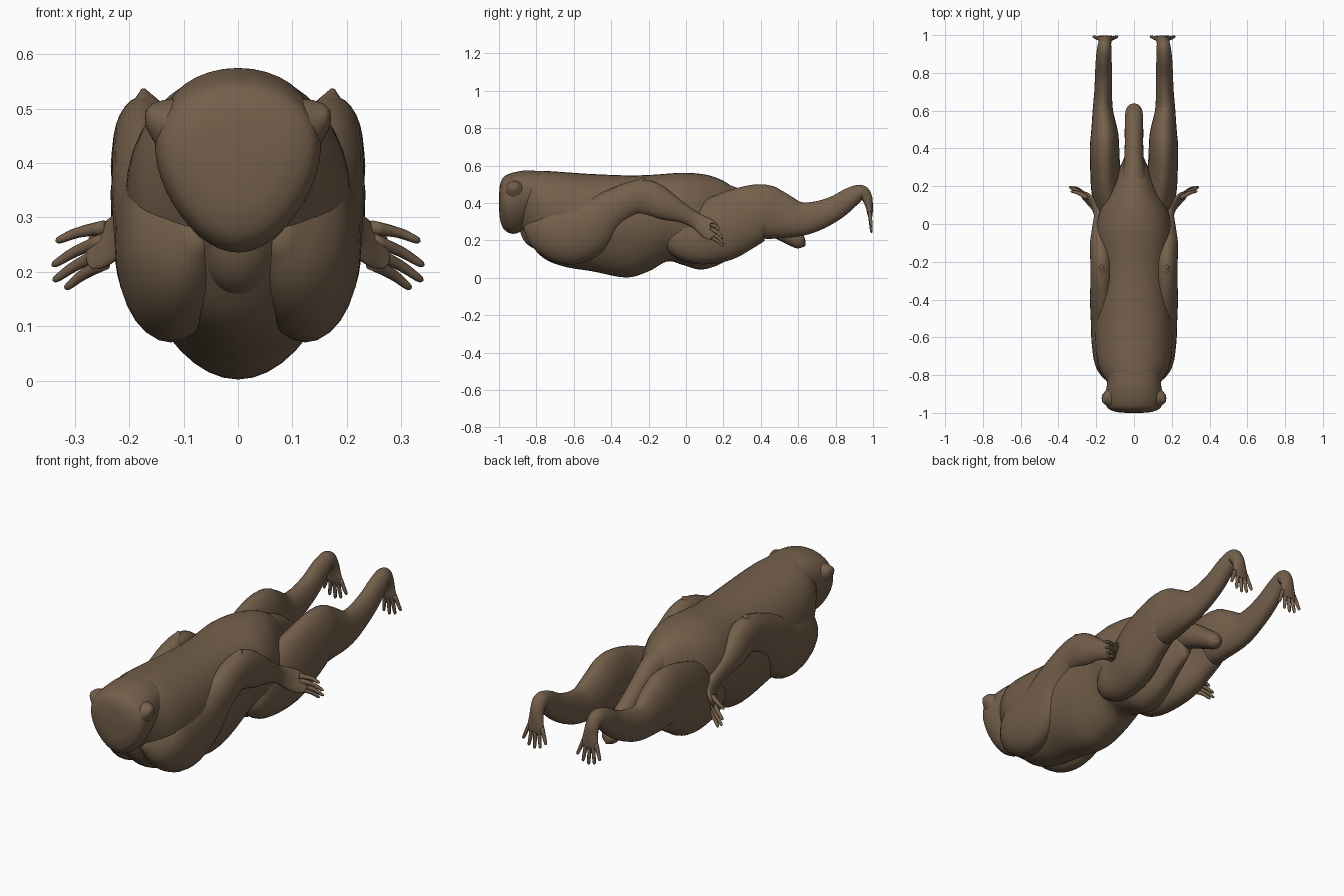
import bpy, bmesh
from math import sin, cos, pi
from mathutils import Vector

cube = bpy.data.objects.get("Cube")
if cube:
    bpy.data.objects.remove(cube)

fur = bpy.data.materials.new("brown fur")
fur.use_nodes = True
color = (0.175, 0.115, 0.07, 1)
fur.diffuse_color = color
bsdf = fur.node_tree.nodes["Principled BSDF"]
bsdf.inputs["Base Color"].default_value = color
bsdf.inputs["Roughness"].default_value = 0.8


def smooth_stations(stations, steps):
    """Catmull-Rom interpolation of whole station tuples."""
    pts = [Vector(s) for s in stations]
    pts = [2 * pts[0] - pts[1]] + pts + [2 * pts[-1] - pts[-2]]
    out = []
    for a, b, c, d in zip(pts, pts[1:], pts[2:], pts[3:]):
        for i in range(steps):
            t = i / steps
            out.append(0.5 * (2 * b + (c - a) * t + (2 * a - 5 * b + 4 * c - d) * t * t
                              + (3 * b - 3 * c + d - a) * t ** 3))
    out.append(pts[-2])
    return out


def loft(name, stations, egg=0.0, upright=False, mirror=False, steps=5, sides=28):
    """Skin rings (x, y, z, half width, half height) along a path."""
    st = smooth_stations(stations, steps)
    centres = [Vector(s[:3]) for s in st]
    bm = bmesh.new()
    rings = []
    for i, s in enumerate(st):
        side, up = Vector((1, 0, 0)), Vector((0, 0, 1))
        if not upright:
            tangent = (centres[min(i + 1, len(st) - 1)] - centres[max(i - 1, 0)]).normalized()
            side = (side - tangent * side.dot(tangent)).normalized()
            up = side.cross(tangent)
        ring = []
        for k in range(sides):
            a = 2 * pi * k / sides
            w = max(s[3], 0.002) * cos(a) * (1 + egg * sin(a))
            ring.append(bm.verts.new(centres[i] + side * w + up * max(s[4], 0.002) * sin(a)))
        rings.append(ring)
    for r, q in zip(rings, rings[1:]):
        for k in range(sides):
            n = (k + 1) % sides
            bm.faces.new((r[k], r[n], q[n], q[k]))
    bm.faces.new(rings[0])
    bm.faces.new(rings[-1])
    return finish(name, bm, mirror)


def ellipsoid(name, centre, radii):
    bm = bmesh.new()
    bmesh.ops.create_uvsphere(bm, u_segments=28, v_segments=18, radius=1)
    bmesh.ops.scale(bm, vec=radii, verts=bm.verts)
    bmesh.ops.translate(bm, vec=centre, verts=bm.verts)
    return finish(name, bm, False)


def finish(name, bm, mirror):
    bmesh.ops.recalc_face_normals(bm, faces=bm.faces)
    mesh = bpy.data.meshes.new(name)
    bm.to_mesh(mesh)
    bm.free()
    for p in mesh.polygons:
        p.use_smooth = True
    mesh.materials.append(fur)
    ob = bpy.data.objects.new(name, mesh)
    bpy.context.collection.objects.link(ob)
    if mirror:
        mod = ob.modifiers.new("Mirror", 'MIRROR')
        mod.use_mirror_merge = False
    return ob


def spans(rows):
    """Rows of (y, bottom, top, half width) to stations."""
    return [(0, y, (lo + hi) / 2, w, (hi - lo) / 2) for y, lo, hi, w in rows]


# Torso with keeled belly, narrowing to the rump
loft("torso", spans([
    (-.90, .28, .555, .10), (-.84, .19, .57, .14), (-.76, .105, .572, .185),
    (-.65, .06, .565, .203), (-.5, .035, .555, .205), (-.32, .002, .548, .2),
    (-.2, .035, .55, .195), (-.1, .088, .557, .195), (-.02, .07, .562, .198),
    (.07, .045, .557, .18), (.15, .06, .54, .14), (.23, .1, .5, .1),
    (.31, .15, .42, .07), (.4, .2, .34, .03)]),
    egg=0.13, upright=True, sides=40)

# Head, throat and ears
loft("head", spans([
    (-1.0, .37, .44, .04), (-.994, .31, .5, .095), (-.975, .262, .54, .135),
    (-.94, .238, .558, .148), (-.9, .24, .568, .148), (-.85, .27, .575, .14),
    (-.78, .32, .57, .13)]), egg=0.22, upright=True, sides=40)
ellipsoid("throat", (0, -.79, .28), (.085, .1, .125))
loft("ear", [(.06, -.91, .455, .08, .085), (.11, -.918, .468, .06, .064),
             (.145, -.925, .484, .036, .04), (.162, -.93, .493, .018, .022),
             (.169, -.931, .496, .004, .006)], mirror=True)

# Tail
loft("tail", [(0, .15, .42, .09, .1), (0, .27, .39, .062, .085), (0, .38, .33, .05, .07),
              (0, .5, .26, .049, .055), (0, .58, .21, .047, .045), (0, .615, .185, .036, .034),
              (0, .635, .17, .005, .005)])

# Arms: broad shoulders, folded back along the flanks
loft("arm", [
    (.065, -.84, .31, .03, .06), (.1, -.745, .265, .098, .14), (.124, -.63, .245, .1, .175),
    (.143, -.52, .275, .086, .155), (.163, -.4, .365, .07, .105), (.17, -.28, .425, .06, .092),
    (.172, -.2, .425, .059, .095), (.182, -.11, .385, .052, .078), (.185, -.02, .345, .037, .052),
    (.187, .05, .308, .026, .042), (.212, .1, .275, .018, .05), (.245, .135, .25, .013, .05),
    (.27, .153, .238, .007, .038), (.278, .158, .234, .003, .02)], mirror=True)
loft("elbow", [(.155, -.33, .44, .045, .05), (.165, -.265, .48, .038, .045),
               (.171, -.237, .512, .022, .026), (.174, -.226, .535, .005, .006)], mirror=True)

# Fingers fan outward
for i, tip in enumerate([(.335, .175, .257), (.342, .195, .212),
                         (.34, .2, .184), (.318, .198, .17)]):
    base = Vector((.245, .138, .282 - .022 * i))
    end = Vector(tip)
    mid = base.lerp(end, .55) + Vector((0, .006, .004))
    near = base.lerp(end, .92)
    loft("finger_%d" % (i + 1), [(*base, .013, .013), (*mid, .01, .01),
                                 (*near, .007, .007), (*end, .002, .002)],
         mirror=True, steps=3, sides=10)

# Hind legs stretched backward
loft("hind_leg", [
    (.1, -.09, .25, .03, .05), (.112, -.03, .225, .075, .12), (.118, .07, .225, .084, .155),
    (.136, .18, .26, .09, .175), (.152, .29, .312, .08, .168), (.156, .4, .352, .078, .15),
    (.156, .48, .338, .072, .133), (.165, .6, .315, .054, .095), (.163, .7, .332, .047, .078),
    (.161, .8, .375, .045, .065), (.16, .88, .43, .041, .054), (.157, .935, .458, .037, .04),
    (.154, .966, .43, .034, .03), (.152, .979, .385, .038, .02), (.151, .984, .34, .046, .014),
    (.151, .986, .32, .04, .008)], egg=-0.1, mirror=True)

# Toes hang down from the feet
for i in range(5):
    f = (i - 2) / 2
    base = Vector((.151 + .035 * f, .982, .35))
    end = Vector((.151 + .064 * f, .992, .24 + .035 * abs(f) ** 2))
    mid = base.lerp(end, .5)
    near = base.lerp(end, .92)
    loft("toe_%d" % (i + 1), [(*base, .011, .011), (*mid, .009, .009),
                              (*near, .007, .007), (*end, .002, .002)],
         mirror=True, steps=3, sides=10)
